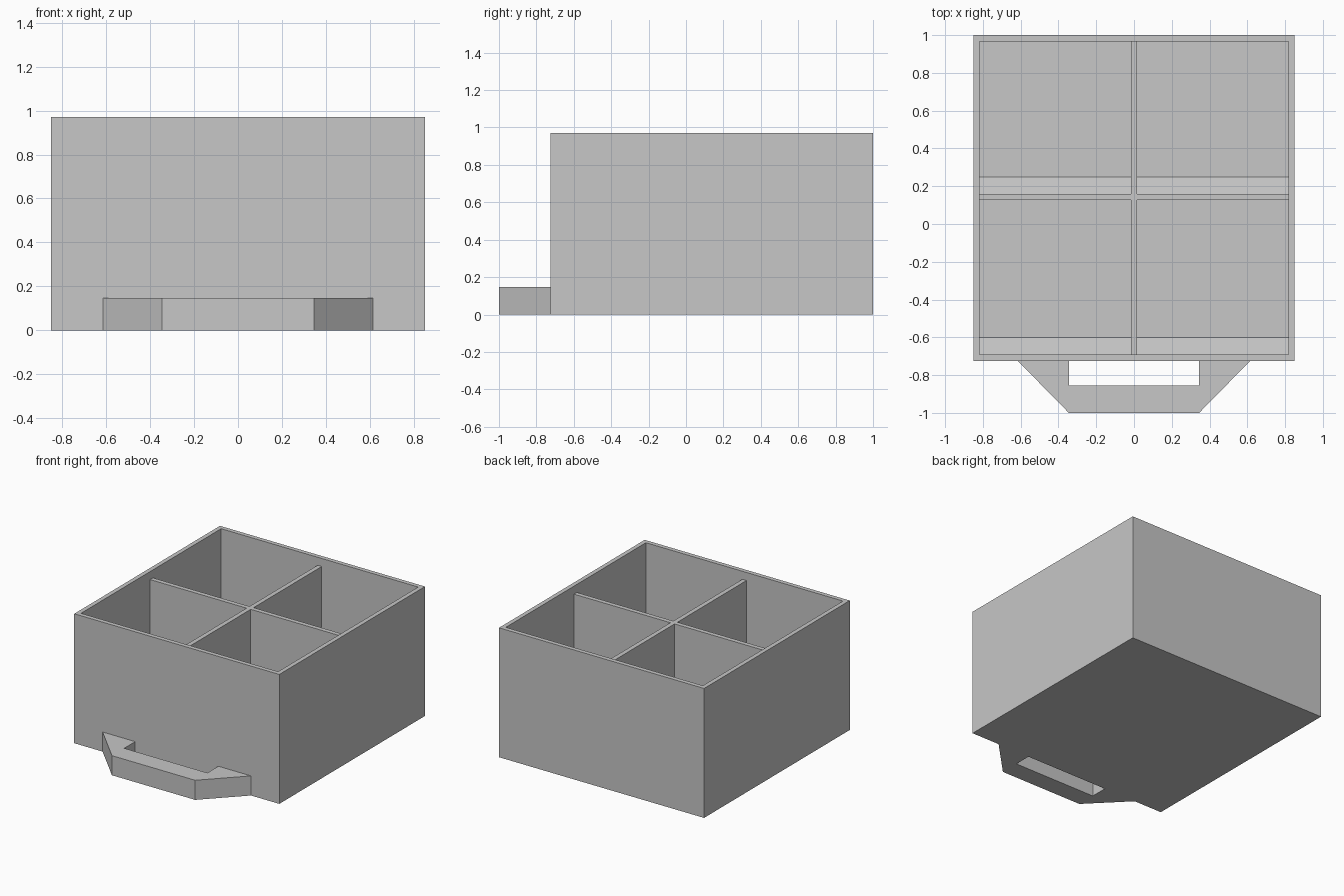
import bpy
import bmesh
from mathutils import Vector

default_cube = bpy.data.objects.get("Cube")
if default_cube:
    bpy.data.objects.remove(default_cube, do_unlink=True)

# Main dimensions
HALF_W, FRONT, BACK, HEIGHT = 0.85, -0.725, 1.0, 0.97
WALL, FLOOR = 0.033, 0.033
DIVIDER_TOP, DIVIDER_HALF, DIVIDER_Y = 0.91, 0.017, 0.143
RAMP = 0.09

GREY = (0.57, 0.57, 0.57, 1.0)
grey = bpy.data.materials.new("plain_grey")
grey.diffuse_color = GREY
grey.use_nodes = True
grey.node_tree.nodes["Principled BSDF"].inputs["Base Color"].default_value = GREY


def finish(name, bm):
    bmesh.ops.recalc_face_normals(bm, faces=bm.faces)
    mesh = bpy.data.meshes.new(name)
    bm.to_mesh(mesh)
    bm.free()
    mesh.materials.append(grey)
    obj = bpy.data.objects.new(name, mesh)
    bpy.context.collection.objects.link(obj)
    return obj


def prism(name, points, along):
    """Extrude a closed outline along a vector."""
    bm = bmesh.new()
    face = bm.faces.new([bm.verts.new(p) for p in points])
    result = bmesh.ops.extrude_face_region(bm, geom=[face], use_keep_orig=True)
    moved = [v for v in result["geom"] if isinstance(v, bmesh.types.BMVert)]
    bmesh.ops.translate(bm, verts=moved, vec=Vector(along))
    return finish(name, bm)


# Open tray: a block with its top inset and sunk to the floor
bm = bmesh.new()
bmesh.ops.create_cube(bm, size=1)
bmesh.ops.scale(bm, verts=bm.verts, vec=(2 * HALF_W, BACK - FRONT, HEIGHT))
bmesh.ops.translate(bm, verts=bm.verts, vec=(0, (BACK + FRONT) / 2, HEIGHT / 2))
top = max(bm.faces, key=lambda f: f.calc_center_median().z)
bmesh.ops.inset_region(bm, faces=[top], thickness=WALL, use_even_offset=True)
sunk = bmesh.ops.extrude_discrete_faces(bm, faces=[top])["faces"][0]
bmesh.ops.translate(bm, verts=sunk.verts, vec=(0, 0, FLOOR - HEIGHT))
finish("tray", bm)

# Cross divider, slightly lower than the rim
x, y0, y1 = HALF_W - WALL, FRONT + WALL, BACK - WALL
d, low, high = DIVIDER_HALF, DIVIDER_Y - DIVIDER_HALF, DIVIDER_Y + DIVIDER_HALF
right_half = [(d, y0), (d, low), (x, low), (x, high), (d, high), (d, y1)]
outline = right_half + [(-px, py) for px, py in reversed(right_half)]
prism("cross_divider", [(px, py, FLOOR) for px, py in outline],
      (0, 0, DIVIDER_TOP - FLOOR))

# Sloped ramp along the front floor edge of each compartment
for row, y in (("front", y0), ("back", high)):
    for side, sign in (("left", 1), ("right", -1)):
        start = sign * d
        profile = [(start, y, FLOOR), (start, y + RAMP, FLOOR), (start, y, FLOOR + RAMP)]
        prism(f"{row}_{side}_ramp", profile, (sign * (x - d), 0, 0))

# Pull handle with tapered ends and a finger slot
half = [(0.345, FRONT), (0.615, FRONT), (0.345, -1.0)]
handle = half + [(-px, py) for px, py in reversed(half)]
handle += [(-0.345, -0.855), (0.345, -0.855)]
prism("pull_handle", [(px, py, 0) for px, py in handle], (0, 0, 0.147))
